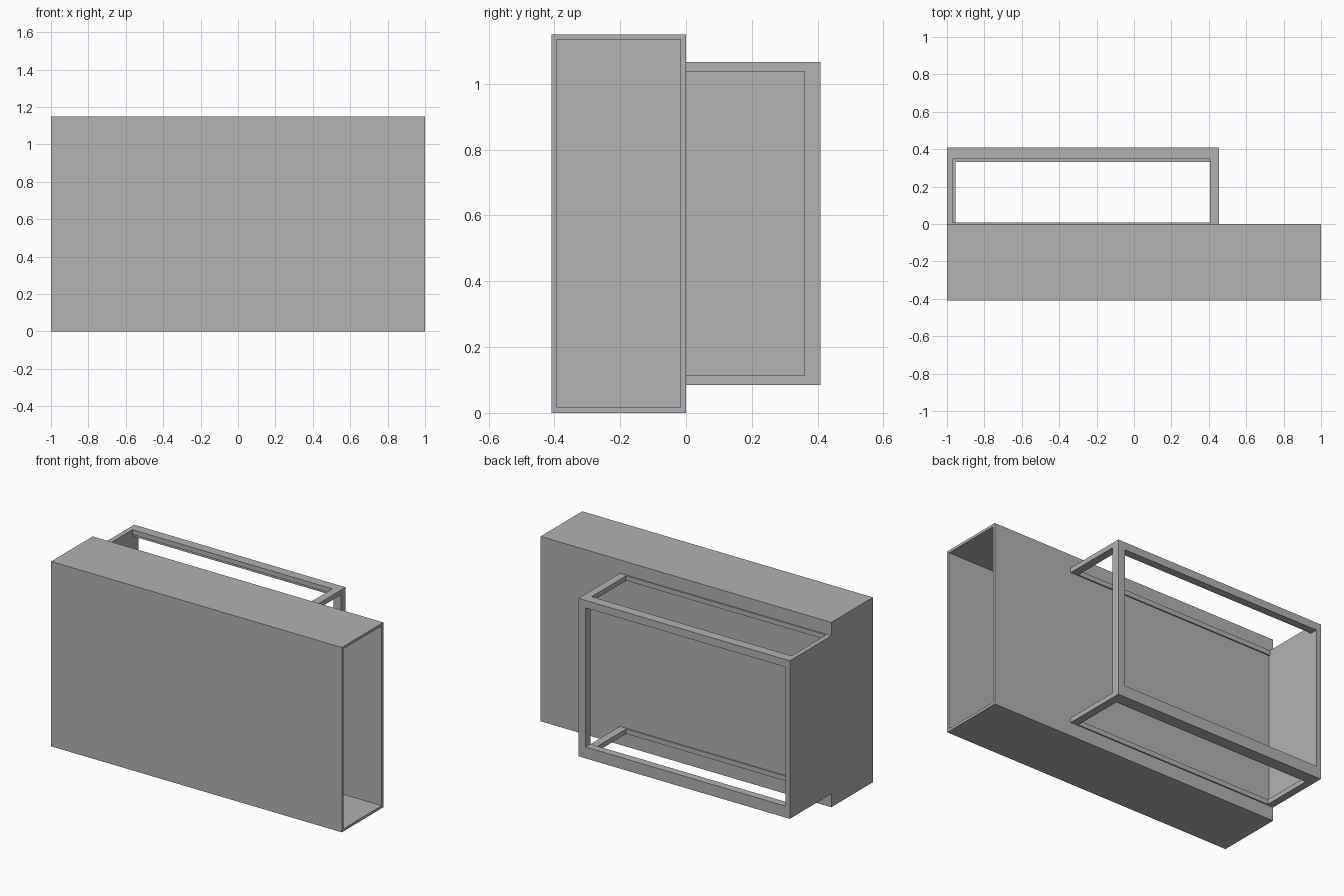
import bpy
import bmesh
from mathutils import Vector

default_cube = bpy.data.objects.get("Cube")
if default_cube:
    bpy.data.objects.remove(default_cube, do_unlink=True)

# Single grey finish
grey = bpy.data.materials.new("plain_grey")
grey.use_nodes = True
colour = (0.445, 0.445, 0.445, 1)
grey.diffuse_color = colour
grey.node_tree.nodes["Principled BSDF"].inputs["Base Color"].default_value = colour


def box(name, low, high):
    """Axis-aligned box between two corners."""
    low, high = Vector(low), Vector(high)
    bm = bmesh.new()
    bmesh.ops.create_cube(bm, size=1)
    bmesh.ops.scale(bm, vec=high - low, verts=bm.verts)
    bmesh.ops.translate(bm, vec=(low + high) / 2, verts=bm.verts)
    mesh = bpy.data.meshes.new(name)
    bm.to_mesh(mesh)
    bm.free()
    mesh.materials.append(grey)
    obj = bpy.data.objects.new(name, mesh)
    bpy.context.collection.objects.link(obj)
    return obj


def cut(target, low, high):
    """Carve a box out of the target and drop the cutter."""
    cutter = box("cutter", low, high)
    cutter.hide_render = True
    mod = target.modifiers.new("opening", "BOOLEAN")
    mod.operation = "DIFFERENCE"
    mod.solver = "EXACT"
    mod.object = cutter
    bpy.context.view_layer.objects.active = target
    bpy.ops.object.modifier_apply(modifier=mod.name)
    bpy.data.objects.remove(cutter, do_unlink=True)


# Main case: thin-walled sleeve, open at the left end
depth, height, wall = 0.408, 1.15, 0.016
case = box("main_case", (-1, -depth, 0), (1, 0, height))
cut(case, (-1 + wall, -depth + wall, wall), (1.2, -wall, height - wall))

# Rear cage: box with a solid right panel, hollowed out from the left
x0, x1 = -0.97, 0.406
z0, z1 = 0.114, 1.037
back, strip = 0.36, 0.008
cage = box("rear_cage", (-1, 0, 0.084), (0.455, depth, 1.067))
cut(cage, (x0, -0.1, z0), (0.6, back, z1))

# Openings in the cage top, bottom and back
cut(cage, (x0, strip, 1), (x1, 0.348, 1.2))
cut(cage, (-0.955, strip, -0.1), (x1, 0.332, 0.2))
cut(cage, (x0, 0.3, 0.155), (x1, 0.6, 1.02))
